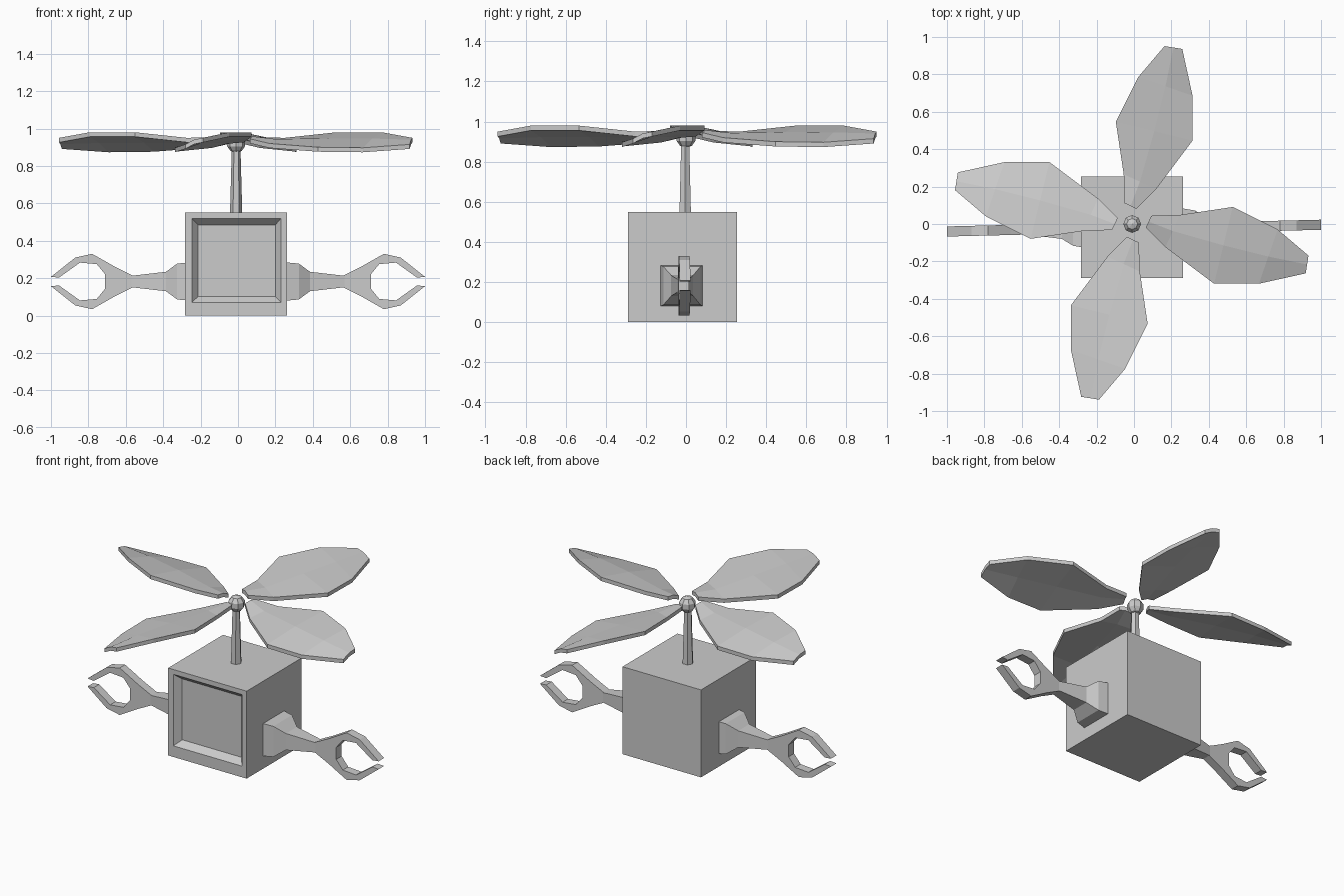
import bpy, bmesh, math
from mathutils import Vector, Matrix

if "Cube" in bpy.data.objects:
    bpy.data.objects.remove(bpy.data.objects["Cube"])

grey = bpy.data.materials.new("light grey")
grey.diffuse_color = (0.6, 0.6, 0.6, 1)
grey.use_nodes = True
grey.node_tree.nodes["Principled BSDF"].inputs["Base Color"].default_value = grey.diffuse_color


def finish(name, bm):
    bmesh.ops.recalc_face_normals(bm, faces=bm.faces[:])
    me = bpy.data.meshes.new(name)
    bm.to_mesh(me)
    bm.free()
    me.materials.append(grey)
    ob = bpy.data.objects.new(name, me)
    bpy.context.collection.objects.link(ob)
    return ob


def loft(bm, rings):
    """Skin a list of closed rings and cap both ends."""
    vs = [[bm.verts.new(p) for p in r] for r in rings]
    n = len(vs[0])
    for a, b in zip(vs, vs[1:]):
        for i in range(n):
            j = (i + 1) % n
            bm.faces.new((a[i], a[j], b[j], b[i]))
    bm.faces.new(vs[0])
    bm.faces.new(vs[-1])


# box body with a recessed, bevelled front panel
def rect_y(y, x0, x1, z0, z1):
    return [(x0, y, z0), (x1, y, z0), (x1, y, z1), (x0, y, z1)]


bm = bmesh.new()
loft(bm, [rect_y(0.255, -0.283, 0.263, 0, 0.55),
          rect_y(-0.29, -0.283, 0.263, 0, 0.55),
          rect_y(-0.29, -0.247, 0.23, 0.07, 0.52),
          rect_y(-0.25, -0.213, 0.2, 0.102, 0.485)])
finish("body", bm)

# tapered mast
CX, CY = -0.01, 0.0
bm = bmesh.new()
loft(bm, [[(CX + r * math.cos(a * math.pi / 3), CY - 0.004 + r * math.sin(a * math.pi / 3), z)
           for a in range(6)] for r, z in ((0.033, 0.54), (0.023, 0.9))])
finish("mast", bm)

# rotor hub
bm = bmesh.new()
bmesh.ops.create_uvsphere(bm, u_segments=8, v_segments=5, radius=0.05,
                          matrix=Matrix.Translation((CX, CY, 0.92)))
finish("rotor_hub", bm)

# rotor blades: high edge (x, y, z) and low edge (x, y, z) at each station
STATIONS = [((0.105, 0.038, 0.955), (0.075, -0.025, 0.945)),
            ((0.26, 0.043, 0.95), (0.18, -0.13, 0.92)),
            ((0.54, 0.085, 0.98), (0.44, -0.325, 0.9)),
            ((0.78, -0.035, 0.98), (0.68, -0.325, 0.897)),
            ((0.945, -0.175, 0.95), (0.93, -0.27, 0.915))]
THICK, CAMBER = Vector((0, 0, 0.024)), Vector((0, 0, 0.008))
for k in range(4):
    bm = bmesh.new()
    rings = []
    for hi, lo in STATIONS:
        hi, lo = Vector(hi), Vector(lo)
        mid = (hi + lo) / 2 + CAMBER
        rings.append([hi, mid, lo, lo - THICK, mid - THICK, hi - THICK])
    loft(bm, rings)
    bm.transform(Matrix.Translation((-0.012, 0.006, 0)) @ Matrix.Rotation(k * math.pi / 2, 4, 'Z'))
    finish("rotor_blade_%d" % (k + 1), bm)

# arms with two-jawed claws, skewed slightly opposite ways
ARM = [(0.25, 0.107, 0.103), (0.325, 0.093, 0.096), (0.385, 0.055, 0.052), (0.575, 0.026, 0.03)]
JAW = [((0.56, 0.212), (0.56, 0.182)), ((0.66, 0.262), (0.71, 0.182)),
       ((0.7, 0.285), (0.71, 0.22)), ((0.78, 0.33), (0.755, 0.275)),
       ((0.87, 0.31), (0.845, 0.283)), ((1.0, 0.207), (0.957, 0.203))]
ZC = 0.182
for side, s in (("right", 1), ("left", -1)):
    def place(x, y, z):
        return (s * x, y - 0.022 + s * 0.018 * (x - 0.26) / 0.74, z)

    bm = bmesh.new()
    loft(bm, [[place(x, a * hy, ZC + b * hz) for a, b in ((-1, -1), (1, -1), (1, 1), (-1, 1))]
              for x, hy, hz in ARM])
    finish(side + "_arm", bm)

    bm = bmesh.new()
    for up in (1, -1):
        loft(bm, [[place(x, y, ZC + up * (z - ZC))
                   for (x, z), y in ((o, -0.027), (o, 0.027), (i, 0.027), (i, -0.027))]
                  for o, i in JAW])
    finish(side + "_claw", bm)
